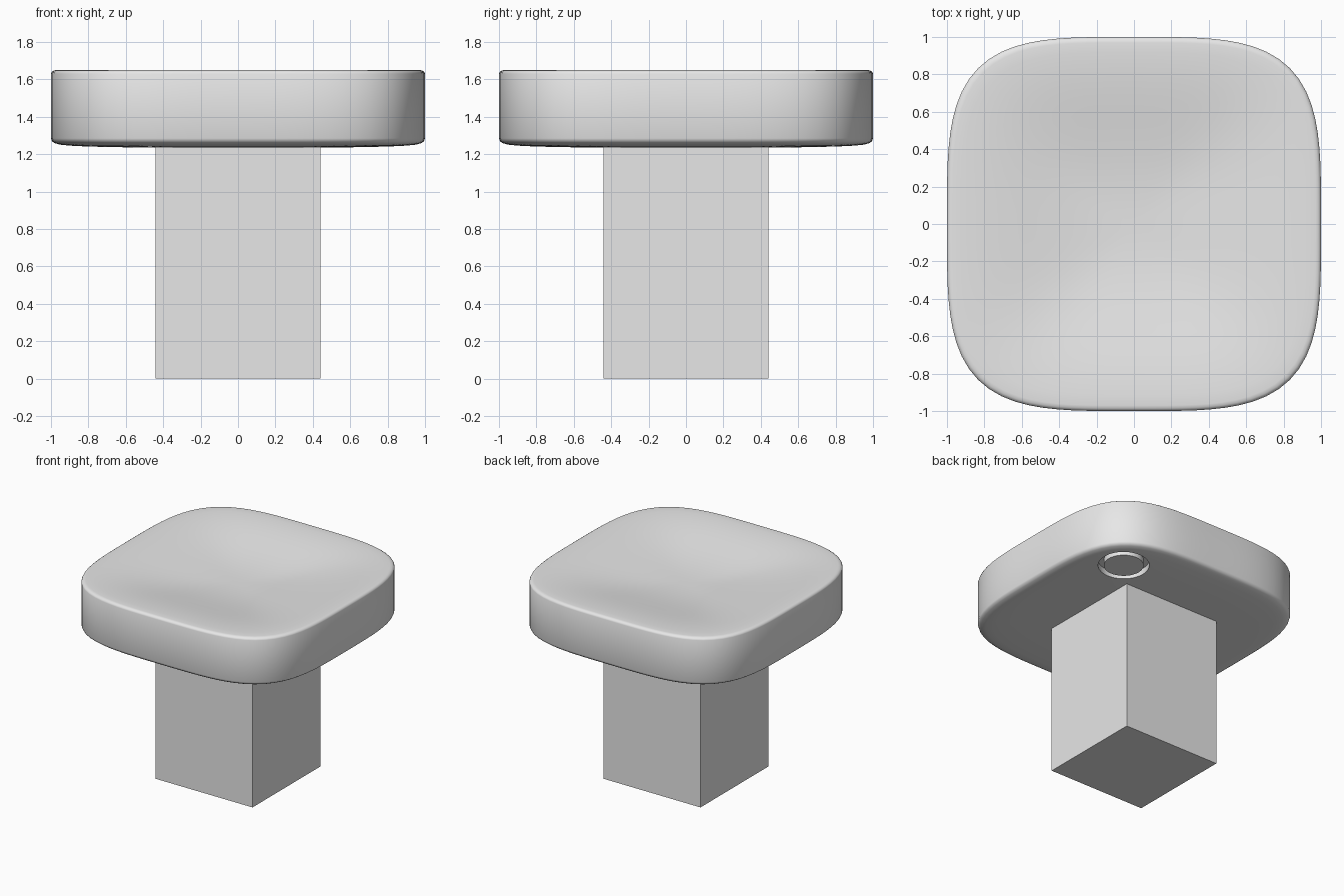
import bpy, bmesh
from math import cos, sin, pi

cube = bpy.data.objects.get("Cube")
if cube:
    bpy.data.objects.remove(cube, do_unlink=True)

grey = bpy.data.materials.new("light_grey")
grey.use_nodes = True
colour = (0.8, 0.8, 0.8, 1)
grey.diffuse_color = colour
grey.node_tree.nodes["Principled BSDF"].inputs["Base Color"].default_value = colour


def finish(name, bm):
    bmesh.ops.recalc_face_normals(bm, faces=bm.faces)
    mesh = bpy.data.meshes.new(name)
    bm.to_mesh(mesh)
    bm.free()
    obj = bpy.data.objects.new(name, mesh)
    bpy.context.collection.objects.link(obj)
    mesh.materials.append(grey)
    return obj


def loft(name, profile, power, centre=(0, 0), segments=96, closed=False):
    """Sweep (radius, height) pairs around a superellipse outline."""
    bm = bmesh.new()
    rings = []
    for radius, z in profile:
        ring = []
        for i in range(segments):
            a = 2 * pi * i / segments
            r = radius * (abs(cos(a)) ** power + abs(sin(a)) ** power) ** (-1 / power)
            ring.append(bm.verts.new((centre[0] + r * cos(a), centre[1] + r * sin(a), z)))
        rings.append(ring)
    pairs = list(zip(rings, rings[1:]))
    if closed:
        pairs.append((rings[-1], rings[0]))
    for low, high in pairs:
        for i in range(segments):
            j = (i + 1) % segments
            bm.faces.new((low[i], low[j], high[j], high[i]))
    if not closed:
        bm.faces.new(rings[0][::-1])
        bm.faces.new(rings[-1])
    return finish(name, bm)


# Cushioned seat: gently bulging underside, straight wall, dished top
underside = [(0.3, 1.235), (0.6, 1.237), (0.8, 1.241), (0.9, 1.246),
             (0.95, 1.251), (0.98, 1.259), (0.995, 1.27), (1, 1.285)]
rim = [(1, 1.63), (0.996, 1.64), (0.985, 1.648), (0.97, 1.65)]
dish = []
for k in range(17, 0, -1):
    t = k / 18
    dish.append((0.97 * t, 1.56 + 0.09 * (1 - cos(pi * t ** 1.2)) / 2))
seat = loft("seat", underside + rim + dish, 3.8)

# Round grooves under two opposite corners
bpy.context.view_layer.objects.active = seat
for side in (1, -1):
    cutter = loft("groove_cutter", [(0.15, 1.2), (0.193, 1.2), (0.193, 1.29), (0.15, 1.29)],
                  2, (side * 0.63, side * 0.63), 48, True)
    cutter.hide_render = True
    cut = seat.modifiers.new("groove", 'BOOLEAN')
    cut.operation = 'DIFFERENCE'
    cut.solver = 'EXACT'
    cut.object = cutter
    bpy.ops.object.modifier_apply(modifier=cut.name)
    bpy.data.objects.remove(cutter, do_unlink=True)

bpy.ops.object.select_all(action='DESELECT')
seat.select_set(True)
bpy.ops.object.shade_smooth_by_angle(angle=0.7)

# Square post
bm = bmesh.new()
bmesh.ops.create_cube(bm, size=1)
bmesh.ops.scale(bm, vec=(0.88, 0.88, 1.3), verts=bm.verts)
bmesh.ops.translate(bm, vec=(0, 0, 0.65), verts=bm.verts)
finish("post", bm)
